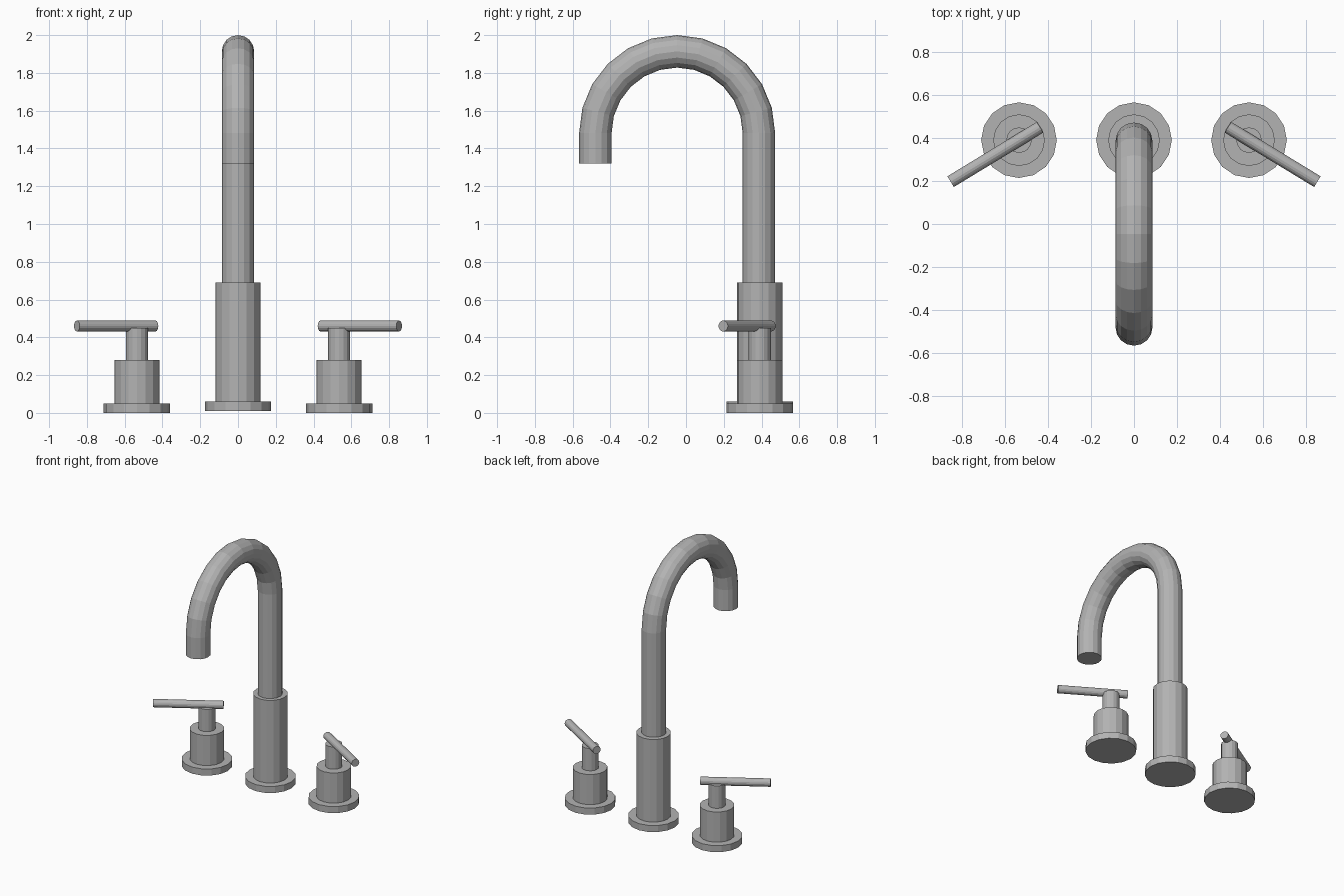
import bpy, bmesh, math
from mathutils import Vector, Matrix

cube = bpy.data.objects.get("Cube")
if cube:
    bpy.data.objects.remove(cube, do_unlink=True)

SIDES = 16
BACK_Y = 0.39      # line on which the three fittings stand

metal = bpy.data.materials.new("satin grey metal")
metal.use_nodes = True
grey = (0.45, 0.45, 0.45, 1)
metal.diffuse_color = grey
metal.node_tree.nodes["Principled BSDF"].inputs["Base Color"].default_value = grey


def finish(name, bm):
    bmesh.ops.recalc_face_normals(bm, faces=bm.faces)
    mesh = bpy.data.meshes.new(name)
    bm.to_mesh(mesh)
    bm.free()
    mesh.materials.append(metal)
    obj = bpy.data.objects.new(name, mesh)
    bpy.context.collection.objects.link(obj)
    return obj


def rod(name, start, end, radius):
    """Closed cylinder between two points."""
    start, end = Vector(start), Vector(end)
    axis = end - start
    turn = axis.to_track_quat('Z', 'Y').to_matrix().to_4x4() if axis.xy.length else Matrix()
    bm = bmesh.new()
    bmesh.ops.create_cone(bm, cap_ends=True, segments=SIDES, radius1=radius, radius2=radius,
                          depth=axis.length,
                          matrix=Matrix.Translation((start + end) / 2) @ turn)
    return finish(name, bm)


def upright(name, x, z0, z1, radius):
    return rod(name, (x, BACK_Y, z0), (x, BACK_Y, z1), radius)


def spout(name, radius, y_back, y_tip, z_start, z_arch, z_tip, steps=12):
    """Round tube rising, arching forward over a half circle and dropping to the tip."""
    bm = bmesh.new()
    mid, bend = (y_back + y_tip) / 2, (y_back - y_tip) / 2
    stations = [(y_back, z_start, 0)]
    for i in range(steps + 1):
        a = math.pi * i / steps
        stations.append((mid + bend * math.cos(a), z_arch + bend * math.sin(a), a))
    stations.append((y_tip, z_tip, math.pi))
    rings = []
    for y, z, a in stations:
        ring = []
        for k in range(SIDES):
            t = math.tau * k / SIDES
            out = radius * math.cos(t)
            ring.append(bm.verts.new((radius * math.sin(t), y + out * math.cos(a),
                                      z + out * math.sin(a))))
        rings.append(ring)
    for lower, upper in zip(rings, rings[1:]):
        for k in range(SIDES):
            n = (k + 1) % SIDES
            bm.faces.new((lower[k], lower[n], upper[n], upper[k]))
    bm.faces.new(rings[0])
    bm.faces.new(rings[-1])
    return finish(name, bm)


# Central spout
upright("spout_flange", 0, 0.01, 0.06, 0.176)
upright("spout_body", 0, 0.06, 0.69, 0.12)
spout("spout_pipe", 0.086, 0.386, -0.48, 0.69, 1.481, 1.32)

# Two lever valves, mirrored about the spout
for side, s in (("left", 1), ("right", -1)):
    x = 0.535 * s
    upright(side + "_valve_flange", x, 0, 0.05, 0.176)
    upright(side + "_valve_body", x, 0.05, 0.28, 0.12)
    upright(side + "_valve_stem", x, 0.28, 0.45, 0.059)
    rod(side + "_lever", (0.437 * s, 0.45, 0.46), (0.853 * s, 0.197, 0.46), 0.029)
